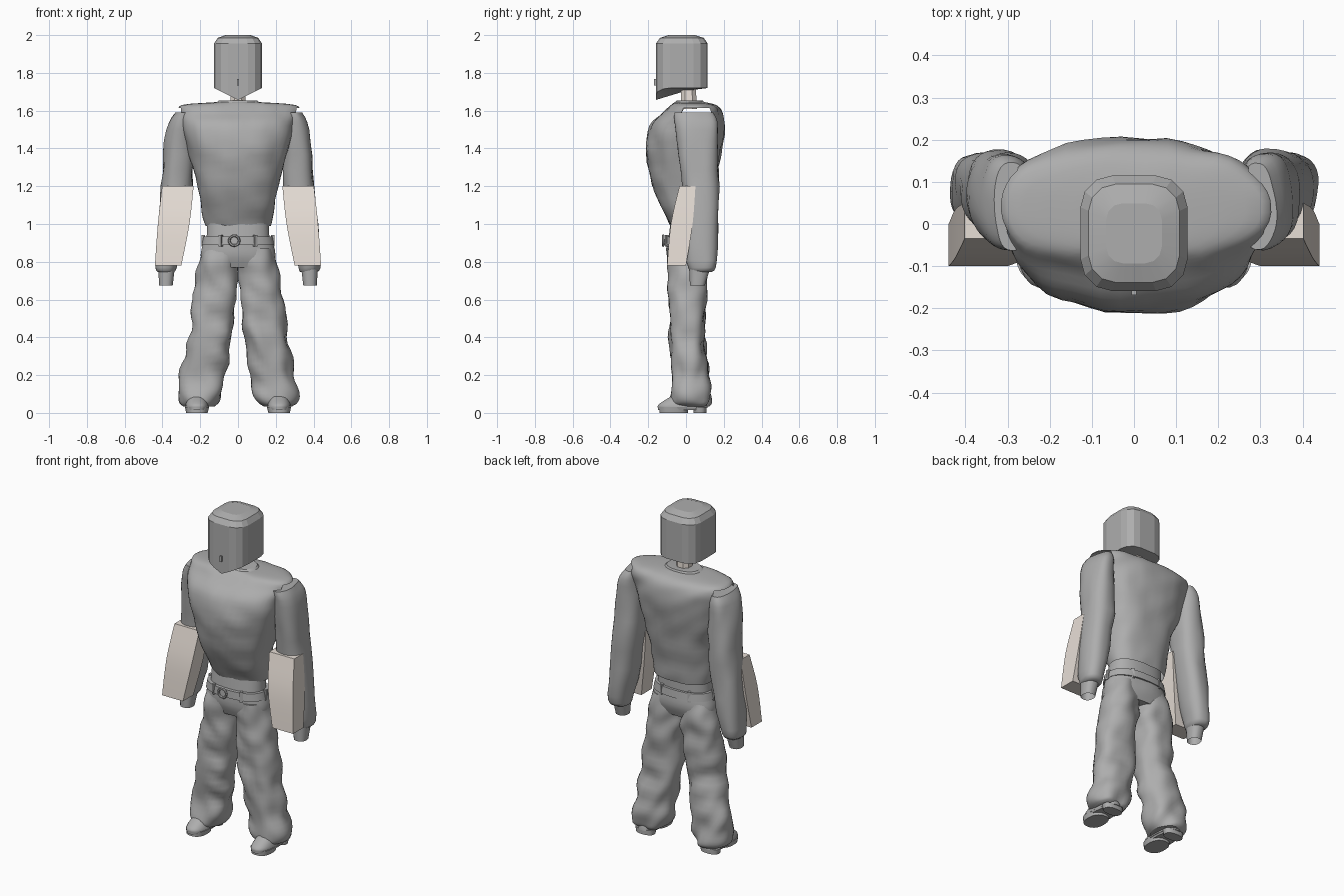
import bpy, bmesh, math
from mathutils import Vector, noise

default = bpy.data.objects.get("Cube")
if default:
    bpy.data.objects.remove(default)


def material(name, colour):
    mat = bpy.data.materials.new(name)
    mat.use_nodes = True
    mat.diffuse_color = (*colour, 1)
    mat.node_tree.nodes["Principled BSDF"].inputs["Base Color"].default_value = (*colour, 1)
    return mat


grey = material("stone grey", (.42, .42, .42))
skin = material("pale skin", (.82, .75, .69))


def finish(name, bm, mat, angle):
    """Turn a bmesh into a named object, smooth where the angle allows."""
    bmesh.ops.recalc_face_normals(bm, faces=bm.faces[:])
    mesh = bpy.data.meshes.new(name)
    bm.to_mesh(mesh)
    bm.free()
    mesh.materials.append(mat)
    obj = bpy.data.objects.new(name, mesh)
    bpy.context.collection.objects.link(obj)
    if angle:
        bpy.ops.object.select_all(action='DESELECT')
        obj.select_set(True)
        bpy.context.view_layer.objects.active = obj
        bpy.ops.object.shade_smooth_by_angle(angle=math.radians(angle))
    return obj


def bridge(bm, loops):
    for low, high in zip(loops, loops[1:]):
        for i in range(len(low)):
            j = (i + 1) % len(low)
            bm.faces.new((low[i], low[j], high[j], high[i]))


def spline(rings, steps):
    """Smoothly interpolate between cross-sections."""
    vectors = [Vector(ring) for ring in rings]
    last = len(vectors) - 1
    for i in range(last):
        before, start = vectors[max(i - 1, 0)], vectors[i]
        end, after = vectors[i + 1], vectors[min(i + 2, last)]
        for step in range(steps):
            t = step / steps
            ease = t * t * (3 - 2 * t)
            leave = (end - before) * (t * (1 - t) ** 2 / 2)
            arrive = (after - start) * (t * t * (1 - t) / 2)
            yield start.lerp(end, ease) + leave - arrive
    yield vectors[last]


def loft(name, rings, mat=grey, sides=32, power=2.4, steps=4, fold=0,
         caps=(True, True), angle=45, cut=None):
    """Skin rounded sections given as (z, x low, x high, y low, y high)."""
    bm = bmesh.new()
    loops = []
    for z, x_low, x_high, y_low, y_high in spline(rings, steps):
        loop = []
        for i in range(sides):
            turn = math.tau * (i + .5) / sides
            c, s = math.cos(turn), math.sin(turn)
            roundness = 0 if sides == 4 else 2 / power
            c = math.copysign(abs(c) ** roundness, c)
            s = math.copysign(abs(s) ** roundness, s)
            x = (x_low + x_high + c * (x_high - x_low)) / 2
            y = (y_low + y_high + s * (y_high - y_low)) / 2
            # Diagonal cloth folds push the surface in and out
            w = fold * noise.noise(Vector((x, y, z + x / 2)) * 10)
            loop.append(bm.verts.new((x + c * w, y + s * w, z)))
        loops.append(loop)
    bridge(bm, loops)
    for wanted, loop in zip(caps, (loops[0], loops[-1])):
        if wanted:
            bm.faces.new(loop)
    if cut:
        bm.normal_update()
        gone = [face for face in bm.faces if cut(face)]
        bmesh.ops.delete(bm, geom=gone, context='FACES')
    return finish(name, bm, mat, angle)


def centred(name, rings, **style):
    """Loft a middle part from sections given as (z, half width, y low, y high)."""
    return loft(name, [(z, -x, x, front, back) for z, x, front, back in rings], **style)


def pair(name, rings, **style):
    """Loft a part on the left side and its mirror on the right."""
    loft("left_" + name, rings, **style)
    flipped = [(z, -outer, -inner, front, back) for z, inner, outer, front, back in rings]
    loft("right_" + name, flipped, **style)


def box(name, centre, size, turn=0):
    bm = bmesh.new()
    bmesh.ops.create_cube(bm, size=1)
    bmesh.ops.scale(bm, vec=size, verts=bm.verts)
    obj = finish(name, bm, grey, 0)
    obj.location, obj.rotation_euler.z = centre, turn


# Head: rounded block with bevelled crown and a pointed chin
def head_loop(bm, z, scale):
    half_x, half_y, corner_radius, loop = .127, .137, .075, []
    for k in range(20):
        corner, j = divmod(k, 5)
        quarter = math.pi / 2
        turn = quarter * (corner + min(j, 3) / 3)
        middle = quarter * (corner + .5)
        if j < 4:
            x = math.copysign(half_x - corner_radius, math.cos(middle))
            y = math.copysign(half_y - corner_radius, math.sin(middle))
            x += corner_radius * math.cos(turn)
            y += corner_radius * math.sin(turn)
        else:
            x, y = half_x * math.cos(turn), half_y * math.sin(turn)
        height = z
        if z is None:
            forward = max(0, min(1, -y / .1))
            height = 1.72 - .063 * (1 - abs(x) / half_x) * forward
        loop.append(bm.verts.new((x * scale, y * scale - .022, height)))
    return loop


bm = bmesh.new()
loops = [head_loop(bm, z, s) for z, s in ((None, 1), (1.955, 1), (1.985, .85), (2, .52))]
bridge(bm, loops)
bm.faces.new(loops[-1])
under = bm.verts.new((0, 0, 1.705))
for i, vert in enumerate(loops[0]):
    bm.faces.new((vert, loops[0][i - 1], under))
finish("head", bm, grey, 12)
box("nose", (0, -.163, 1.75), (.012, .012, .035))
centred("neck", [(1.61, .045, -.03, .06), (1.73, .04, -.03, .055)],
        mat=skin, sides=8, steps=1, angle=0)


# Sweater body, hollow with open armholes and hem
def is_armhole(face):
    centre = face.calc_center_median()
    return 1.4 < centre.z < 1.61 and abs(centre.x) > .24 and -.02 < centre.y < .13


centred("sweater_body",
        [(.99, .17, -.08, .12), (1.1, .195, -.135, .14), (1.25, .225, -.19, .165),
         (1.4, .27, -.21, .19), (1.52, .3, -.19, .205), (1.59, .318, -.12, .195),
         (1.63, .3, -.08, .16), (1.645, .12, -.06, .1)],
        sides=48, fold=.012, caps=(False, True), cut=is_armhole)
centred("collar", [(1.635, .12, -.065, .1), (1.655, .1, -.05, .09)], steps=1)
centred("undershirt", [(.9, .168, -.095, .1), (1.08, .16, -.075, .1)], steps=2)

# Trouser seat and belt
centred("trouser_seat", [(.77, .185, -.08, .095), (.84, .198, -.1, .115),
                         (.935, .175, -.1, .105)], fold=.006)
centred("belt", [(.89, .192, -.115, .12), (.935, .183, -.112, .115)], steps=1)
for i in range(6):
    turn = math.tau * i / 6
    box("belt_loop_%d" % i, (.184 * math.cos(turn), .114 * math.sin(turn), .912),
        (.018, .018, .06), turn + math.pi / 2)
bpy.ops.mesh.primitive_torus_add(major_segments=20, minor_segments=6, major_radius=.026,
                                 minor_radius=.007, location=(-.02, -.121, .912),
                                 rotation=(math.pi / 2, 0, 0))
buckle = bpy.context.object
buckle.name = "belt_buckle"
buckle.data.materials.append(grey)

# Arms: long sleeves, hollow cuffs and bare forearm blocks in front
pair("sleeve",
     [(.745, .335, .42, .02, .13), (.81, .312, .436, 0, .165), (1.2, .24, .405, -.02, .172),
      (1.5, .24, .378, -.06, .165), (1.59, .25, .335, -.06, .145)], fold=.012)
pair("cuff", [(.675, .345, .418, .02, .1), (.8, .33, .425, .015, .14)],
     sides=16, steps=1, caps=(False, True))
pair("forearm", [(.78, .3, .44, -.1, 0), (1, .257, .424, -.08, .035),
                 (1.2, .235, .402, -.035, .05)], mat=skin, sides=4, angle=25)

# Legs: baggy trousers flaring at the ankle
pair("trouser_leg",
     [(.035, .13, .285, -.06, .11), (.07, .1, .315, -.08, .125),
      (.2, .068, .303, -.07, .12), (.4, .036, .258, -.09, .1),
      (.6, .014, .235, -.09, .105), (.75, -.004, .212, -.095, .112),
      (.87, 0, .185, -.09, .1)], fold=.024, steps=6)

# Shoes with a separate front pad and heel
pair("shoe_upper", [(.025, .153, .28, -.15, .115), (.05, .158, .277, -.14, .11),
                    (.11, .175, .26, -.04, .09)], sides=24)
for part, bottom, front, back in (("sole", .015, -.15, .11), ("front_pad", 0, -.14, .01),
                                  ("heel", 0, .04, .11)):
    pair("shoe_" + part, [(bottom, .16, .275, front, back), (.03, .153, .281, front, back)],
         sides=24, steps=1)
